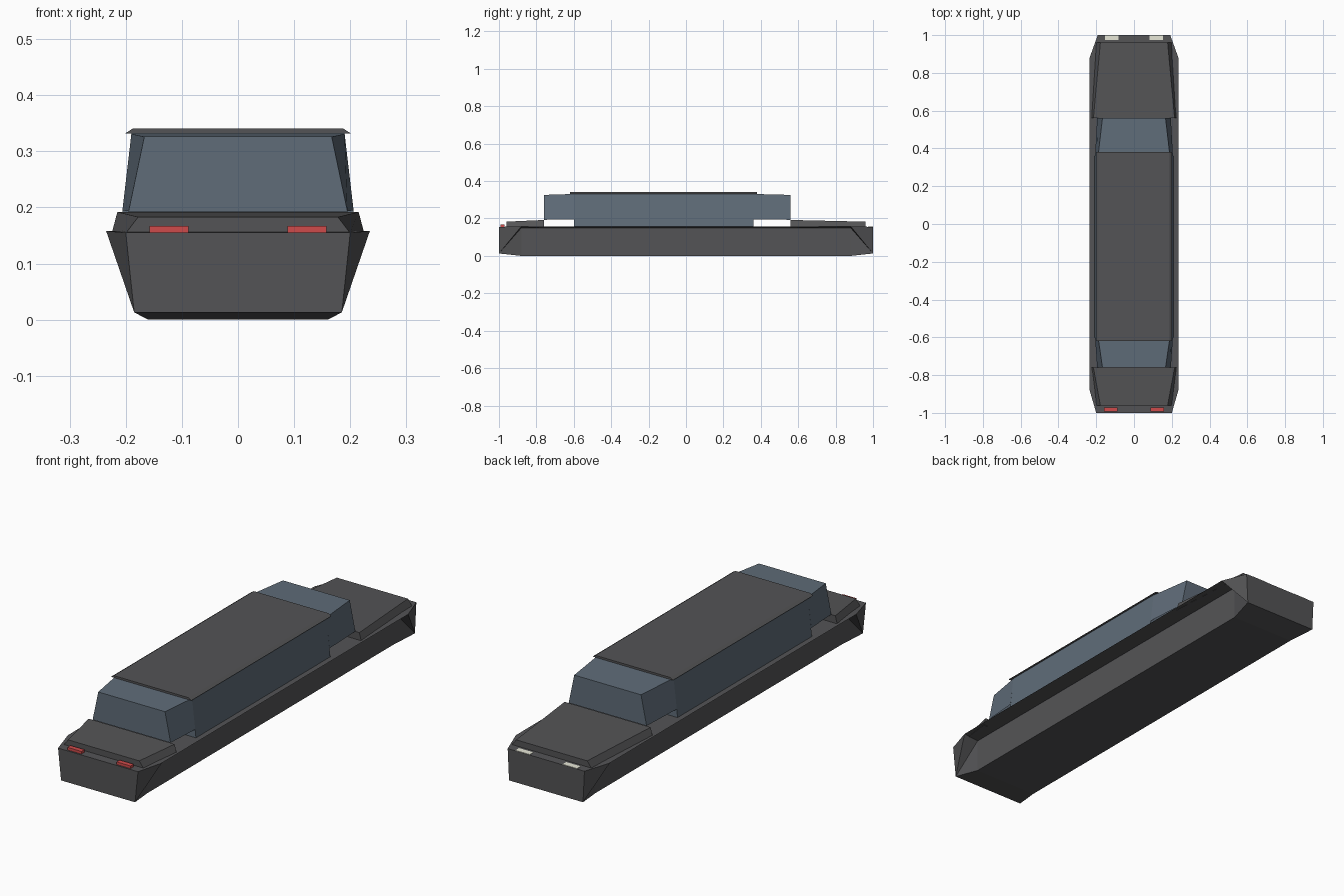
import bpy, bmesh

if "Cube" in bpy.data.objects:
    bpy.data.objects.remove(bpy.data.objects["Cube"])


def material(name, rgb):
    m = bpy.data.materials.new(name)
    m.diffuse_color = (*rgb, 1)
    m.use_nodes = True
    m.node_tree.nodes["Principled BSDF"].inputs["Base Color"].default_value = m.diffuse_color
    return m


paint = material("dark_paint", (0.088, 0.088, 0.092))
glass = material("tinted_glass", (0.115, 0.15, 0.19))
red = material("red_lens", (0.62, 0.07, 0.07))
white = material("white_lens", (0.80, 0.80, 0.68))


def loft(name, stations, mat, triangulate=False, open_bottom=False):
    """Skin mirrored sections along y. Each station: y, then (x, z) pairs from bottom to top."""
    bm = bmesh.new()
    rings = []
    for y, *half in stations:
        pts = [(x, y, z) for x, z in half] + [(-x, y, z) for x, z in reversed(half)]
        rings.append([bm.verts.new(p) for p in pts])
    n = len(rings[0])
    for r, s in zip(rings, rings[1:]):
        for i in range(n - 1 if open_bottom else n):
            j = (i + 1) % n
            bm.faces.new((r[i], r[j], s[j], s[i]))
    bm.faces.new(rings[0])
    bm.faces.new(rings[-1])
    bmesh.ops.remove_doubles(bm, verts=bm.verts, dist=1e-5)
    bmesh.ops.recalc_face_normals(bm, faces=bm.faces)
    if triangulate:
        quads = [f for f in bm.faces if len(f.verts) == 4]
        bmesh.ops.triangulate(bm, faces=quads, quad_method='LONG_EDGE')
    me = bpy.data.meshes.new(name)
    bm.to_mesh(me)
    bm.free()
    me.materials.append(mat)
    ob = bpy.data.objects.new(name, me)
    bpy.context.collection.objects.link(ob)


def box(name, centre, size, mat):
    bpy.ops.mesh.primitive_cube_add(size=1, location=centre)
    ob = bpy.context.object
    ob.name = name
    ob.scale = size
    ob.data.materials.append(mat)


# Lower body: upright sides under a flared rim, pinched to flat ends
low = (0.185, 0.013)
mid = ((0.16, 0.0), (0.16, 0.15), (0.235, 0.158))
loft("lower_body", [(-1, low, low, (0.20, 0.155)), (-0.88, *mid),
                    (0.88, *mid), (1, low, low, (0.192, 0.155))], paint, triangulate=True)

# Raised lids at both ends
lid_out = ((0.20, 0.154), (0.178, 0.183))
lid_in = ((0.225, 0.154), (0.215, 0.192))
loft("front_lid", [(-0.96, *lid_out), (-0.76, *lid_in)], paint)
loft("rear_lid", [(0.56, *lid_in), (0.96, *lid_out)], paint)

# Cabin glass, and the end windows that overhang the deck
cabin = ((0.21, 0.156), (0.19, 0.332))
loft("cabin_glass", [(-0.60, *cabin), (0.36, *cabin)], glass)
win_out = ((0.195, 0.193), (0.167, 0.326))
win_in = ((0.206, 0.195), (0.19, 0.331))
loft("front_window", [(-0.76, *win_out), (-0.60, *win_in)], glass, open_bottom=True)
loft("rear_window", [(0.36, *win_in), (0.56, *win_out)], glass, open_bottom=True)

# Roof slab
slab = ((0.201, 0.332), (0.187, 0.341))
loft("roof", [(-0.62, *slab), (0.38, *slab)], paint)

# Lamps
for side, label in ((-1, "left"), (1, "right")):
    box(f"red_lamp_{label}", (side * 0.123, -0.982, 0.161), (0.07, 0.022, 0.012), red)
    box(f"white_lamp_{label}", (side * 0.118, 0.986, 0.152), (0.072, 0.026, 0.010), white)
